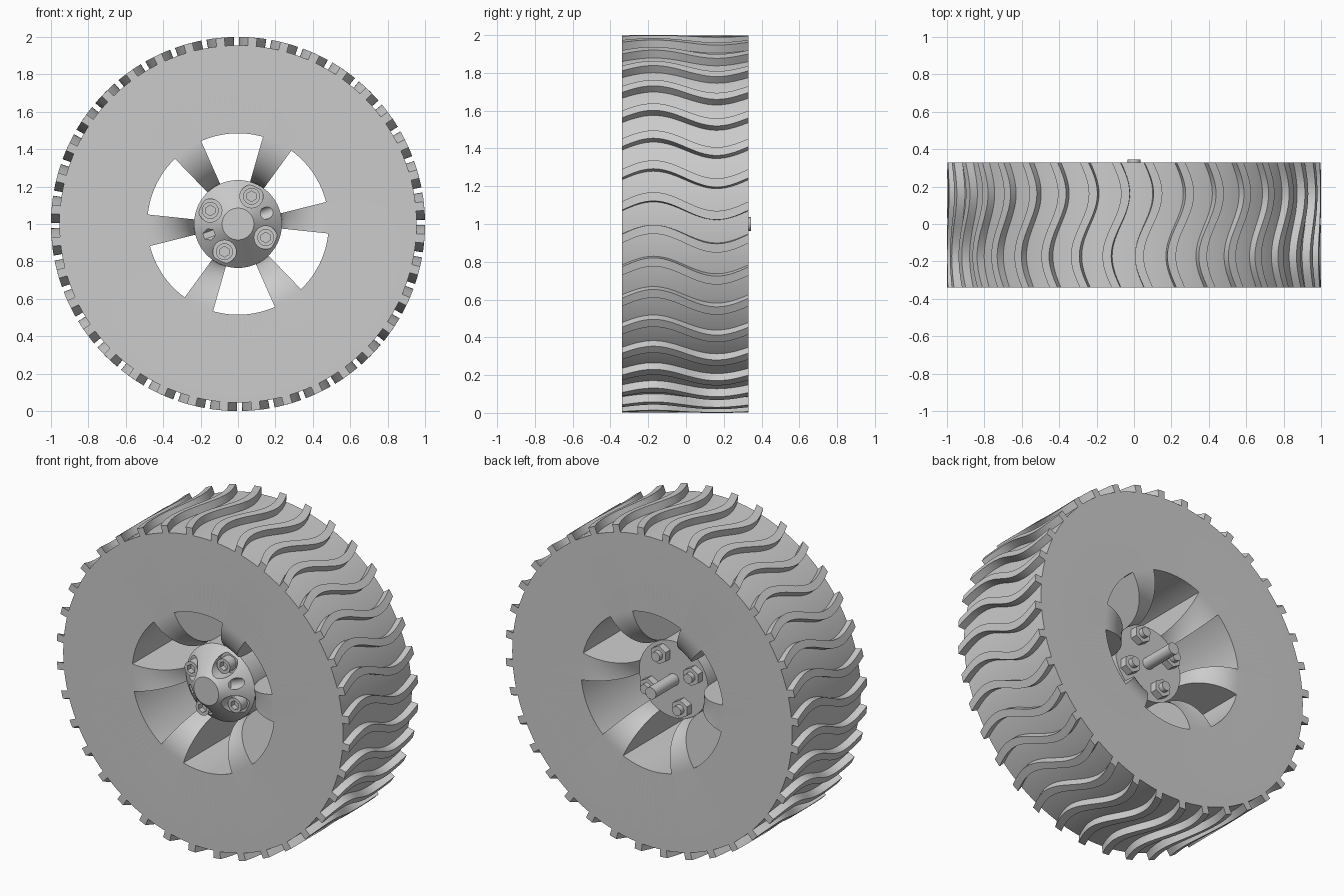
import bpy, bmesh
from math import sin, cos, pi, radians
from mathutils import Matrix, Vector

if "Cube" in bpy.data.objects:
    bpy.data.objects.remove(bpy.data.objects["Cube"])

CENTRE = Vector((0, 0, 1))
FRONT, BACK = -0.34, 0.33
BOLT_ANGLES = [radians(64 + 90 * i) for i in range(4)]

grey = bpy.data.materials.new("plain grey")
grey.use_nodes = True
grey.diffuse_color = (0.6, 0.6, 0.6, 1)
grey.node_tree.nodes["Principled BSDF"].inputs["Base Color"].default_value = (0.6, 0.6, 0.6, 1)


def polar(r, angle, y):
    return CENTRE + Vector((r * cos(angle), y, r * sin(angle)))


def finish(bm, name):
    bmesh.ops.remove_doubles(bm, verts=bm.verts, dist=1e-5)
    bmesh.ops.recalc_face_normals(bm, faces=bm.faces)
    mesh = bpy.data.meshes.new(name)
    bm.to_mesh(mesh)
    bm.free()
    mesh.materials.append(grey)
    obj = bpy.data.objects.new(name, mesh)
    bpy.context.collection.objects.link(obj)
    return obj


def lathe(name, profile, closed, segments):
    """Turn an (r, y) profile around the axle."""
    bm = bmesh.new()
    rows = [[bm.verts.new(polar(r, 2 * pi * s / segments, y)) for r, y in profile]
            for s in range(segments)]
    count = len(profile)
    for s in range(segments):
        a, b = rows[s], rows[(s + 1) % segments]
        for i in range(count if closed else count - 1):
            j = (i + 1) % count
            bm.faces.new((a[i], a[j], b[j], b[i]))
    bmesh.ops.dissolve_degenerate(bm, dist=1e-6, edges=bm.edges)
    return finish(bm, name)


def rod(bm, start, end, radius, sides=32):
    """Add a capped prism between two points."""
    axis = end - start
    matrix = (Matrix.Translation((start + end) / 2)
              @ axis.to_track_quat('Z', 'Y').to_matrix().to_4x4())
    bmesh.ops.create_cone(bm, cap_ends=True, segments=sides, radius1=radius,
                          radius2=radius, depth=axis.length, matrix=matrix)


def activate(obj):
    bpy.ops.object.select_all(action='DESELECT')
    obj.select_set(True)
    bpy.context.view_layer.objects.active = obj


def cut(obj, cutter):
    mod = obj.modifiers.new("cut", 'BOOLEAN')
    mod.operation = 'DIFFERENCE'
    mod.solver = 'EXACT'
    mod.object = cutter
    activate(obj)
    bpy.ops.object.modifier_apply(modifier=mod.name)
    bpy.data.objects.remove(cutter)


def smooth(obj):
    activate(obj)
    bpy.ops.object.shade_smooth_by_angle(angle=radians(25))


# Wheel body: flat sides rolling inwards to the hub
curve = [(0.485 - 0.25 * sin(t), 0.25 * (1 - cos(t)))
         for t in (pi / 2 * i / 16 for i in range(17))]
profile = [(0.955, FRONT)] + [(r, FRONT + d) for r, d in curve]
profile += [(0.22, FRONT + 0.25), (0.22, BACK - 0.25)]
profile += [(r, BACK - d) for r, d in reversed(curve)] + [(0.955, BACK)]
body = lathe("wheel_body", profile, True, 144)

# Six wedge windows, leaving six spokes
bm = bmesh.new()
for k in range(6):
    mid = radians(94 + 60 * k)
    spread = [mid + radians(-20 + 2.5 * i) for i in range(17)]
    outline = [(0.485, a) for a in spread] + [(0.2, a) for a in reversed(spread)]
    near = [bm.verts.new(polar(r, a, -0.5)) for r, a in outline]
    far = [bm.verts.new(polar(r, a, 0.5)) for r, a in outline]
    bm.faces.new(near)
    bm.faces.new(far[::-1])
    for i in range(len(outline)):
        j = (i + 1) % len(outline)
        bm.faces.new((near[i], far[i], far[j], near[j]))
cut(body, finish(bm, "window_cutter"))
smooth(body)

# Wavy tread bars around the rim
bm = bmesh.new()
STEPS, HALF = 28, 0.0235
for k in range(36):
    previous = None
    for s in range(STEPS + 1):
        f = s / STEPS
        angle = radians(5.5 + 10 * k) + 0.05 * sin(2 * pi * f)
        y = FRONT + (BACK - FRONT) * f
        ring = [bm.verts.new(polar(r, angle + side * HALF, y))
                for r, side in ((0.94, -1), (1, -1), (1, 1), (0.94, 1))]
        if previous:
            for i in range(4):
                j = (i + 1) % 4
                bm.faces.new((previous[i], previous[j], ring[j], ring[i]))
        else:
            bm.faces.new(ring)
        previous = ring
    bm.faces.new(previous[::-1])
smooth(finish(bm, "tread_bars"))

# Hub with a conical nose
hub = lathe("hub", [(0, -0.31), (0.085, -0.31), (0.235, -0.17),
                    (0.235, 0.12), (0, 0.12)], False, 96)

# Bolt recesses and two radial screw holes in the nose
bm = bmesh.new()
for a in BOLT_ANGLES:
    rod(bm, polar(0.165, a, -0.5), polar(0.165, a, -0.185), 0.062)
for degrees, sides in ((21, 32), (200, 6)):
    a = radians(degrees)
    rod(bm, polar(0.1, a, -0.235), polar(0.4, a, -0.235), 0.032, sides)
cut(hub, finish(bm, "hub_cutter"))
smooth(hub)

# Socket bolt heads
bm = bmesh.new()
sockets = bmesh.new()
for a in BOLT_ANGLES:
    rod(bm, polar(0.165, a, -0.18), polar(0.165, a, -0.245), 0.045)
    rod(sockets, polar(0.165, a, -0.21), polar(0.165, a, -0.3), 0.028, 6)
heads = finish(bm, "bolt_heads")
cut(heads, finish(sockets, "socket_cutter"))
smooth(heads)

# Hex nuts and bolt ends at the back
bm = bmesh.new()
ends = bmesh.new()
for a in BOLT_ANGLES:
    rod(bm, polar(0.165, a, 0.115), polar(0.165, a, 0.165), 0.056, 6)
    rod(ends, polar(0.165, a, 0.115), polar(0.165, a, 0.195), 0.029)
finish(bm, "hex_nuts")
smooth(finish(ends, "bolt_ends"))

# Axle shaft
bm = bmesh.new()
rod(bm, polar(0, 0, 0.1), polar(0, 0, 0.345), 0.036)
smooth(finish(bm, "axle_shaft"))
